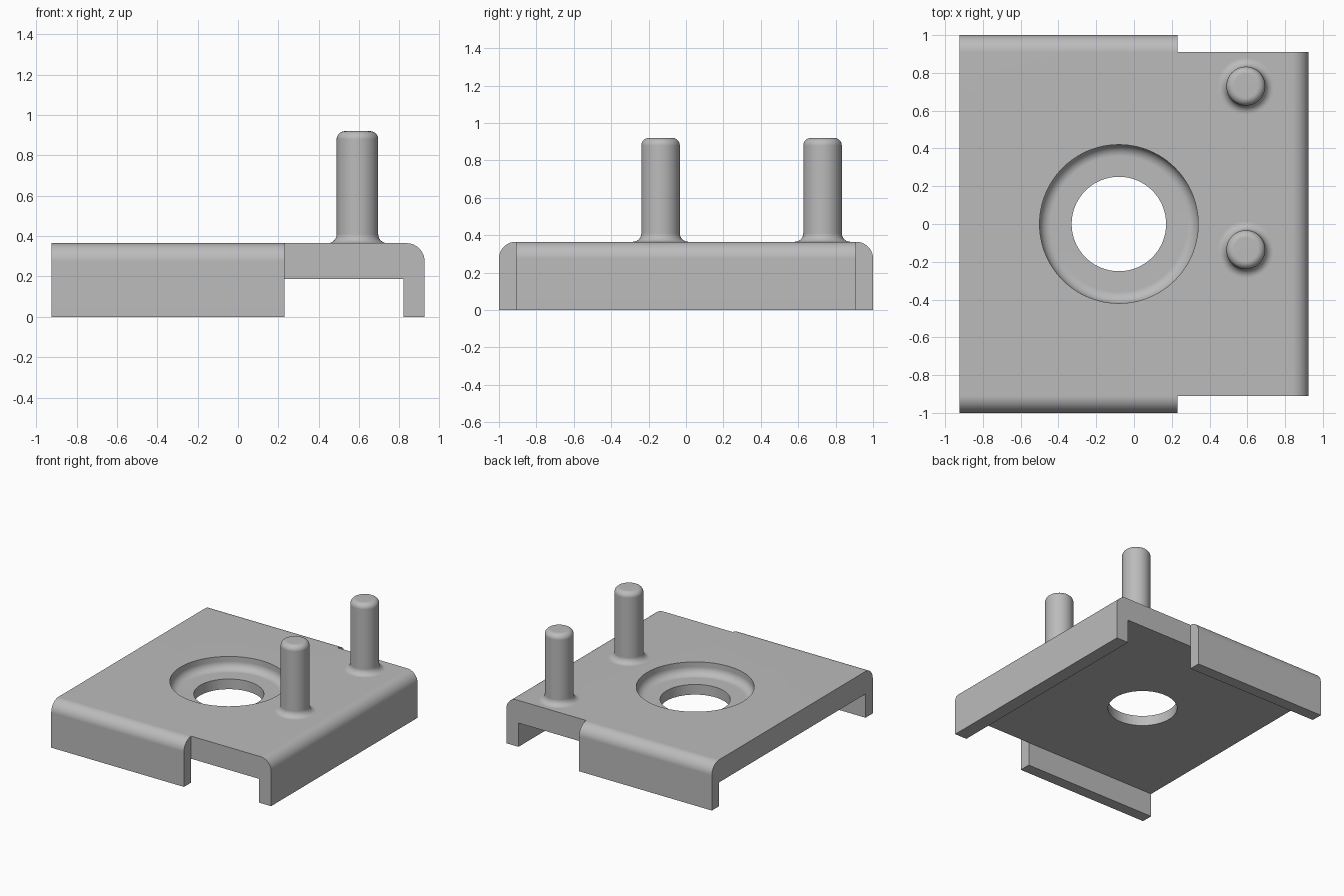
import bpy, bmesh, math
from mathutils import Matrix, Vector

cube = bpy.data.objects.get("Cube")
if cube:
    bpy.data.objects.remove(cube, do_unlink=True)

TOP, UNDER = 0.365, 0.187        # plate surfaces
X_END, Y_END = 0.925, 1.0        # outer extents
STEP_X, STEP_Y = 0.23, 0.91      # notch corner
ROUND = 0.09

metal = bpy.data.materials.new("grey metal")
metal.use_nodes = True
metal.diffuse_color = (0.5, 0.5, 0.5, 1)
metal.node_tree.nodes["Principled BSDF"].inputs["Base Color"].default_value = (0.5, 0.5, 0.5, 1)


def arc(cx, cz, r, start, end, steps=10):
    angles = [math.radians(start + (end - start) * i / steps) for i in range(steps + 1)]
    return [(cx + r * math.cos(a), cz + r * math.sin(a)) for a in angles]


def finish(bm, name):
    bmesh.ops.remove_doubles(bm, verts=bm.verts, dist=1e-5)
    bmesh.ops.recalc_face_normals(bm, faces=bm.faces)
    mesh = bpy.data.meshes.new(name)
    bm.to_mesh(mesh)
    bm.free()
    mesh.materials.append(metal)
    obj = bpy.data.objects.new(name, mesh)
    bpy.context.collection.objects.link(obj)
    return obj


def extrude(name, profile, place, length):
    """Extrude a closed profile; place maps (u, v) to a 3D point."""
    bm = bmesh.new()
    face = bm.faces.new([bm.verts.new(place(u, v)) for u, v in profile])
    moved = bmesh.ops.extrude_face_region(bm, geom=[face])["geom"]
    verts = [g for g in moved if isinstance(g, bmesh.types.BMVert)]
    bmesh.ops.translate(bm, verts=verts, vec=length)
    return finish(bm, name)


def lathe(name, profile, centre, segments=64):
    bm = bmesh.new()
    verts = [bm.verts.new((r, 0, z)) for r, z in profile]
    edges = [bm.edges.new(pair) for pair in zip(verts, verts[1:])]
    bmesh.ops.spin(bm, geom=verts + edges, cent=(0, 0, 0), axis=(0, 0, 1),
                   angle=math.tau, steps=segments)
    bmesh.ops.translate(bm, verts=bm.verts, vec=(*centre, 0))
    return finish(bm, name)


def select(obj):
    bpy.ops.object.select_all(action='DESELECT')
    obj.select_set(True)
    bpy.context.view_layer.objects.active = obj


def boolean(obj, other, operation):
    mod = obj.modifiers.new(operation.title(), 'BOOLEAN')
    mod.operation, mod.solver, mod.object = operation, 'EXACT', other
    select(obj)
    bpy.ops.object.modifier_apply(modifier=mod.name)
    bpy.data.objects.remove(other, do_unlink=True)


def smooth(obj):
    select(obj)
    bpy.ops.object.shade_smooth_by_angle(angle=math.radians(30))
    mod = obj.modifiers.new("Even Shading", 'WEIGHTED_NORMAL')
    mod.keep_sharp = True


# Plate with the rounded end lip
lip = [(-X_END, UNDER), (0.82, UNDER), (0.82, 0), (X_END, 0)]
lip += arc(X_END - ROUND, TOP - ROUND, ROUND, 0, 90) + [(-X_END, TOP)]
plate = extrude("bracket_plate", lip, lambda u, v: (u, -STEP_Y, v), (0, 2 * STEP_Y, 0))

# Rounded side flanges, mirrored front and back
flange = [(STEP_Y, 0), (Y_END, 0)]
flange += arc(Y_END - ROUND, TOP - ROUND, ROUND, 0, 90)
for side, name in ((-1, "front_flange"), (1, "back_flange")):
    part = extrude(name, flange, lambda u, v: (-X_END, side * u, v), (X_END + STEP_X, 0, 0))
    boolean(plate, part, 'UNION')

# Through hole and filleted counterbore
floor, bore, fillet = 0.267, 0.42, 0.06
cut = [(0, 0.1), (0.25, 0.1), (0.25, floor)]
cut += arc(bore - fillet, floor + fillet, fillet, -90, 0)
cut += [(bore, 0.45), (0, 0.45)]
cutter = lathe("bore_cutter", cut, (-0.08, 0), 96)
cutter.hide_render = True
boolean(plate, cutter, 'DIFFERENCE')
smooth(plate)

# Locating pins with a flared foot and rounded tip
radius, flare, tip, height = 0.103, 0.045, 0.04, 0.92
pin = arc(radius + flare, TOP + flare, flare, 270, 180)
pin += arc(radius - tip, height - tip, tip, 0, 90) + [(0, height)]
for name, y in (("front_pin", -0.136), ("back_pin", 0.73)):
    smooth(lathe(name, pin, (0.592, y), 48))
